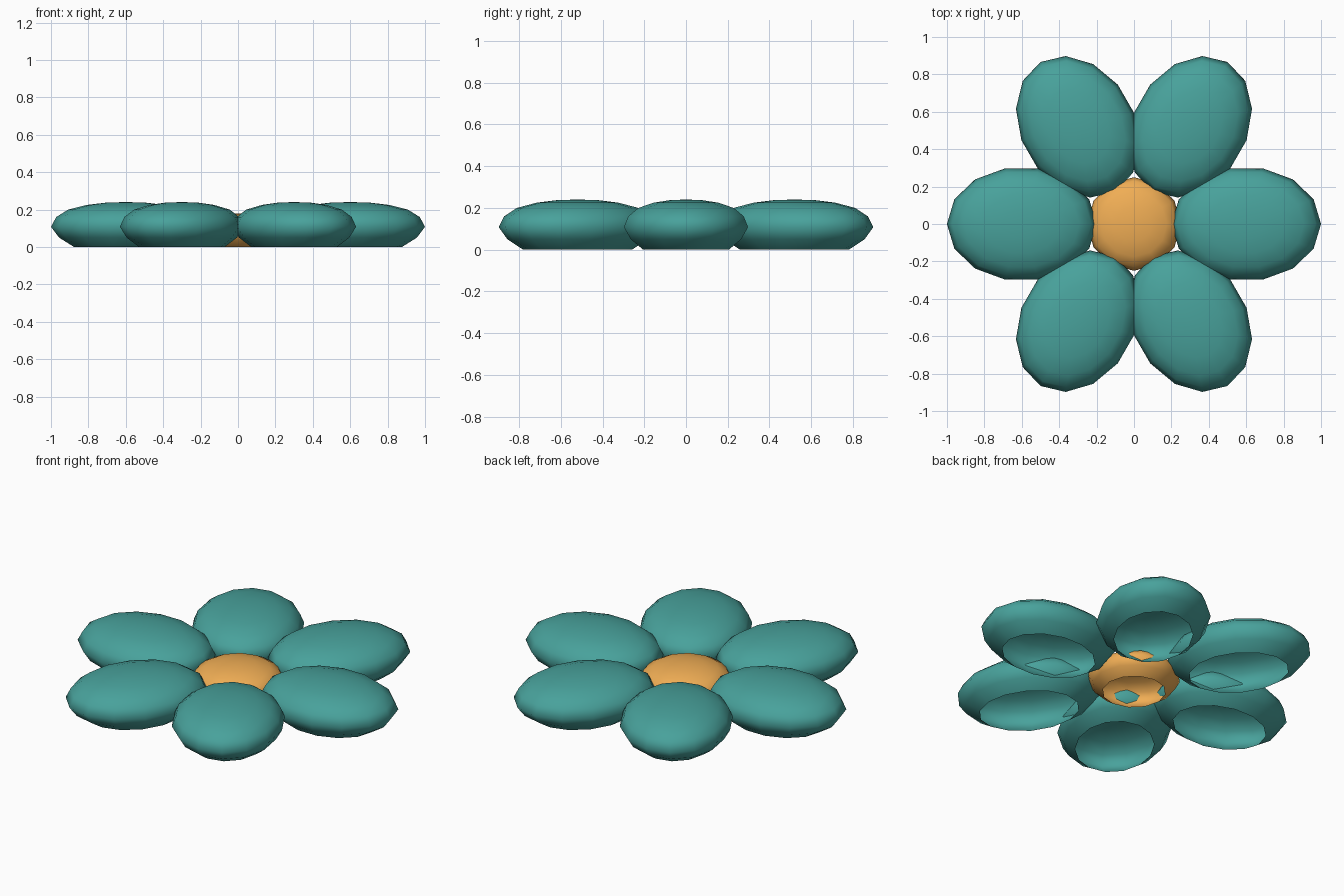
import bpy, bmesh, math
from mathutils import Matrix

if "Cube" in bpy.data.objects:
    bpy.data.objects.remove(bpy.data.objects["Cube"])


def material(name, rgb):
    m = bpy.data.materials.new(name)
    m.diffuse_color = (*rgb, 1)
    m.use_nodes = True
    m.node_tree.nodes["Principled BSDF"].inputs["Base Color"].default_value = m.diffuse_color
    return m


def open_dome(name, rx, ry, rings, top, segs, mat, place):
    # Squashed ellipsoid cut open at the ground: rings are (scale, z)
    bm = bmesh.new()
    loops = []
    for s, z in rings:
        loops.append([bm.verts.new((rx * s * math.cos(2 * math.pi * i / segs),
                                    ry * s * math.sin(2 * math.pi * i / segs), z))
                      for i in range(segs)])
    for a, b in zip(loops, loops[1:]):
        for i in range(segs):
            j = (i + 1) % segs
            bm.faces.new((a[i], a[j], b[j], b[i]))
    tip = bm.verts.new((0, 0, top))
    for i in range(segs):
        bm.faces.new((loops[-1][i], loops[-1][(i + 1) % segs], tip))
    bm.transform(place)
    for f in bm.faces:
        f.smooth = True
    me = bpy.data.meshes.new(name)
    bm.to_mesh(me)
    bm.free()
    me.materials.append(mat)
    ob = bpy.data.objects.new(name, me)
    bpy.context.collection.objects.link(ob)
    return ob


teal = material("teal", (0.065, 0.36, 0.33))
orange = material("orange", (0.87, 0.42, 0.09))

# Six petals around the centre
petal_rings = [(0.69, 0), (0.89, 0.05), (1.0, 0.108), (0.93, 0.16),
               (0.77, 0.2), (0.52, 0.225), (0.25, 0.238)]
for k in range(6):
    place = Matrix.Rotation(k * math.pi / 3, 4, 'Z') @ Matrix.Translation((0.6, 0, 0))
    open_dome(f"petal_{k + 1}", 0.4, 0.305, petal_rings, 0.24, 14, teal, place)

# Flower centre
centre_rings = [(0.68, 0), (0.9, 0.04), (1.0, 0.085), (0.92, 0.125),
                (0.7, 0.155), (0.38, 0.173)]
open_dome("flower_centre", 0.25, 0.25, centre_rings, 0.18, 12, orange,
          Matrix.Rotation(math.pi / 2, 4, 'Z'))
